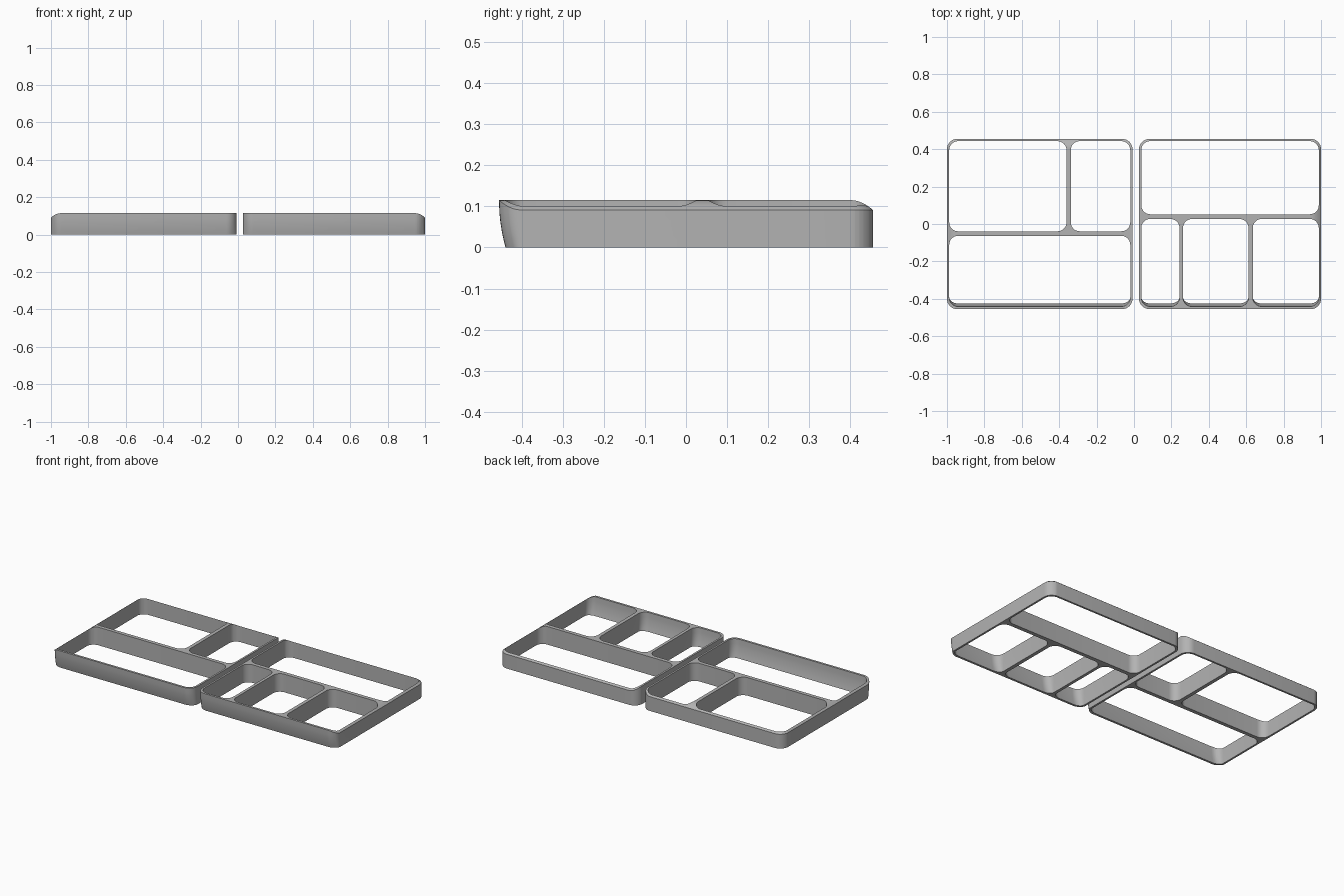
import bpy, bmesh, math
from mathutils import Vector

cube = bpy.data.objects.get("Cube")
if cube:
    bpy.data.objects.remove(cube, do_unlink=True)

HEIGHT = 0.115
BACK = 0.455
ROUND = 0.055      # width of the rounded band along the top rim
DROP = 0.024       # how far the rim falls at its outer edge

grey = bpy.data.materials.new("matte grey")
grey.use_nodes = True
grey.diffuse_color = (0.45, 0.45, 0.45, 1)
grey.node_tree.nodes["Principled BSDF"].inputs["Base Color"].default_value = (0.45, 0.45, 0.45, 1)


def rounded_loop(bm, x0, x1, y0, y1, r, steps=8):
    """Closed loop of edges around a rounded rectangle."""
    centres = [(x1 - r, y1 - r), (x0 + r, y1 - r), (x0 + r, y0 + r), (x1 - r, y0 + r)]
    verts = []
    for quarter, (cx, cy) in enumerate(centres):
        for i in range(steps + 1):
            a = (quarter + i / steps) * math.pi / 2
            verts.append(bm.verts.new((cx + r * math.cos(a), cy + r * math.sin(a), 0)))
    return [bm.edges.new((v, verts[i - 1])) for i, v in enumerate(verts)]


def cut(bm, point, normal):
    geom = bm.verts[:] + bm.edges[:] + bm.faces[:]
    bmesh.ops.bisect_plane(bm, geom=geom, plane_co=point, plane_no=normal, dist=1e-5)


def tray(name, x0, x1, side, pockets):
    bm = bmesh.new()
    # Outline with pocket openings, extruded into walls
    edges = rounded_loop(bm, x0, x1, -BACK, BACK, 0.055)
    for p in pockets:
        edges += rounded_loop(bm, *p, 0.048)
    bmesh.ops.triangle_fill(bm, edges=edges, use_beauty=True, use_dissolve=False)
    ext = bmesh.ops.extrude_face_region(bm, geom=bm.faces[:], use_keep_orig=True)
    top = [g for g in ext["geom"] if isinstance(g, bmesh.types.BMVert)]
    bmesh.ops.translate(bm, verts=top, vec=(0, 0, HEIGHT))

    # Extra cuts where the rim and front wall curve
    for i in range(5):
        d = ROUND * i / 5
        cut(bm, (side * (1 - ROUND + d), 0, 0), (1, 0, 0))
        cut(bm, (0, BACK - ROUND + d, 0), (0, 1, 0))
    for z in (0.02, 0.04, 0.065, 0.085):
        cut(bm, (0, 0, z), (0, 0, 1))

    for v in bm.verts:
        x, y, z = v.co
        # Rounded rim on the outer side and the back
        if z > HEIGHT - 0.001:
            tx = max(0, side * x - 1 + ROUND) / ROUND
            ty = max(0, y - BACK + ROUND) / ROUND
            v.co.z -= DROP * min(1, math.hypot(tx, ty)) ** 2
        # Front wall curving inward towards the bottom
        weight = min(1, max(0, (-0.39 - y) / 0.05))
        v.co.y += 0.016 * weight * (1 - z / HEIGHT) ** 2

    bmesh.ops.recalc_face_normals(bm, faces=bm.faces[:])
    mesh = bpy.data.meshes.new(name)
    bm.to_mesh(mesh)
    bm.free()
    mesh.materials.append(grey)
    ob = bpy.data.objects.new(name, mesh)
    bpy.context.collection.objects.link(ob)
    bpy.ops.object.select_all(action='DESELECT')
    ob.select_set(True)
    bpy.context.view_layer.objects.active = ob
    bpy.ops.object.shade_smooth_by_angle(angle=math.radians(30))


# Tray with one long front pocket and two at the back
tray("right_tray", -1, -0.008, -1, [
    (-0.988, -0.361, -0.039, 0.443),
    (-0.338, -0.02, -0.039, 0.443),
    (-0.988, -0.02, -0.441, -0.063)])

# Tray with one long back pocket and three at the front
tray("left_tray", 0.027, 1, 1, [
    (0.039, 0.988, 0.052, 0.443),
    (0.039, 0.243, -0.441, 0.027),
    (0.262, 0.612, -0.441, 0.027),
    (0.635, 0.988, -0.441, 0.027)])
